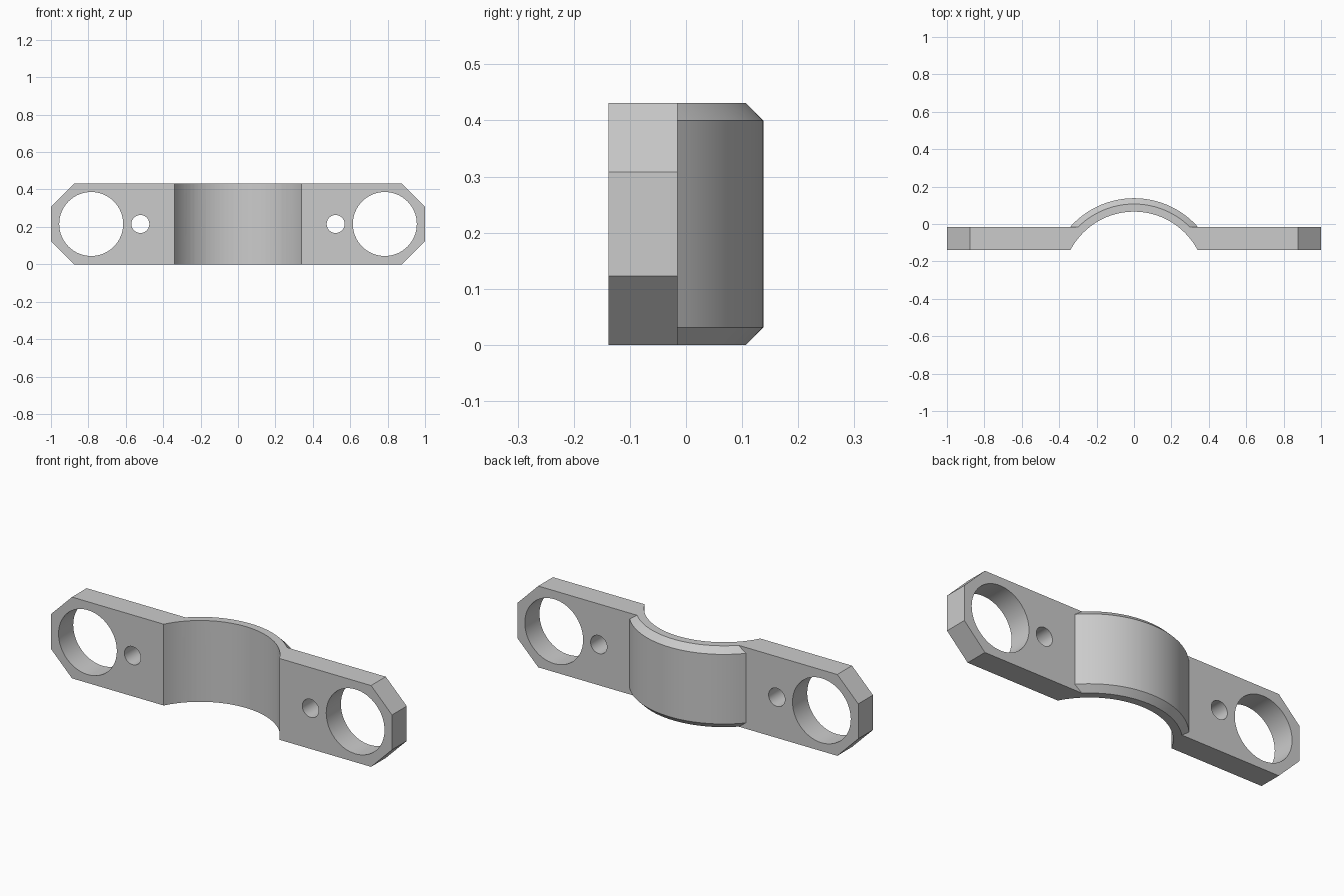
import bpy, bmesh, math
from mathutils import Matrix, Vector

cube = bpy.data.objects.get("Cube")
if cube:
    bpy.data.objects.remove(cube, do_unlink=True)

HEIGHT = 0.431
MID = HEIGHT / 2
FRONT, BACK = -0.138, -0.015
ARC_Y = -0.318
OUTER_R, INNER_R = 0.456, 0.384
CHAMFER = 0.031

grey = bpy.data.materials.new("grey_metal")
grey.use_nodes = True
colour = (0.6, 0.6, 0.6, 1)
grey.diffuse_color = colour
grey.node_tree.nodes["Principled BSDF"].inputs["Base Color"].default_value = colour


def make_object(name, bm):
    bmesh.ops.recalc_face_normals(bm, faces=bm.faces)
    mesh = bpy.data.meshes.new(name)
    bm.to_mesh(mesh)
    bm.free()
    mesh.materials.append(grey)
    obj = bpy.data.objects.new(name, mesh)
    bpy.context.collection.objects.link(obj)
    return obj


def cylinder(name, radius, depth, centre, along_y=False, segments=64):
    bm = bmesh.new()
    turn = Matrix.Rotation(math.pi / 2, 4, "X") if along_y else Matrix()
    bmesh.ops.create_cone(bm, cap_ends=True, segments=segments, radius1=radius,
                          radius2=radius, depth=depth,
                          matrix=Matrix.Translation(centre) @ turn)
    return make_object(name, bm)


def combine(target, tool, operation):
    mod = target.modifiers.new(tool.name, "BOOLEAN")
    mod.operation, mod.solver, mod.object = operation, "EXACT", tool
    bpy.context.view_layer.objects.active = target
    bpy.ops.object.modifier_apply(modifier=mod.name)
    bpy.data.objects.remove(tool, do_unlink=True)


# Flat plate with clipped corners
bm = bmesh.new()
quarter = [(1, 0.0925), (0.877, MID)]
outline = quarter + [(-x, z) for x, z in reversed(quarter)]
outline += [(-x, -z) for x, z in outline]
face = bm.faces.new([bm.verts.new((x, FRONT, z + MID)) for x, z in outline])
side = bmesh.ops.extrude_face_region(bm, geom=[face])["geom"]
bmesh.ops.translate(bm, vec=(0, BACK - FRONT, 0),
                    verts=[v for v in side if isinstance(v, bmesh.types.BMVert)])
clamp = make_object("clamp_bracket", bm)

# Arched saddle: a disc with chamfered rims, cut off inside the plate
bm = bmesh.new()
profile = [(0, 0), (OUTER_R - CHAMFER, 0), (OUTER_R, CHAMFER),
           (OUTER_R, HEIGHT - CHAMFER), (OUTER_R - CHAMFER, HEIGHT), (0, HEIGHT)]
verts = [bm.verts.new((r, ARC_Y, z)) for r, z in profile]
edges = [bm.edges.new(pair) for pair in zip(verts, verts[1:])]
bmesh.ops.spin(bm, geom=verts + edges, cent=(0, ARC_Y, 0), axis=(0, 0, 1),
               angle=math.tau, steps=96)
bmesh.ops.remove_doubles(bm, verts=bm.verts, dist=1e-5)
cut = bmesh.ops.bisect_plane(bm, geom=bm.verts[:] + bm.edges[:] + bm.faces[:],
                             plane_co=(0, -0.06, 0), plane_no=(0, -1, 0),
                             clear_outer=True)["geom_cut"]
bmesh.ops.holes_fill(bm, edges=[e for e in cut if isinstance(e, bmesh.types.BMEdge)])
combine(clamp, make_object("saddle", bm), "UNION")

# Pipe channel, end holes and screw holes
combine(clamp, cylinder("channel", INNER_R, 1, Vector((0, ARC_Y, MID)), segments=96),
        "DIFFERENCE")
for sign in (-1, 1):
    for name, x, radius in (("end_hole", 0.785, 0.171), ("screw_hole", 0.522, 0.048)):
        combine(clamp, cylinder(name, radius, 0.6, Vector((sign * x, -0.08, MID)), True),
                "DIFFERENCE")

# Smooth curves, sharp edges
bpy.ops.object.select_all(action="DESELECT")
clamp.select_set(True)
bpy.context.view_layer.objects.active = clamp
bpy.ops.object.shade_smooth_by_angle(angle=math.radians(25))
